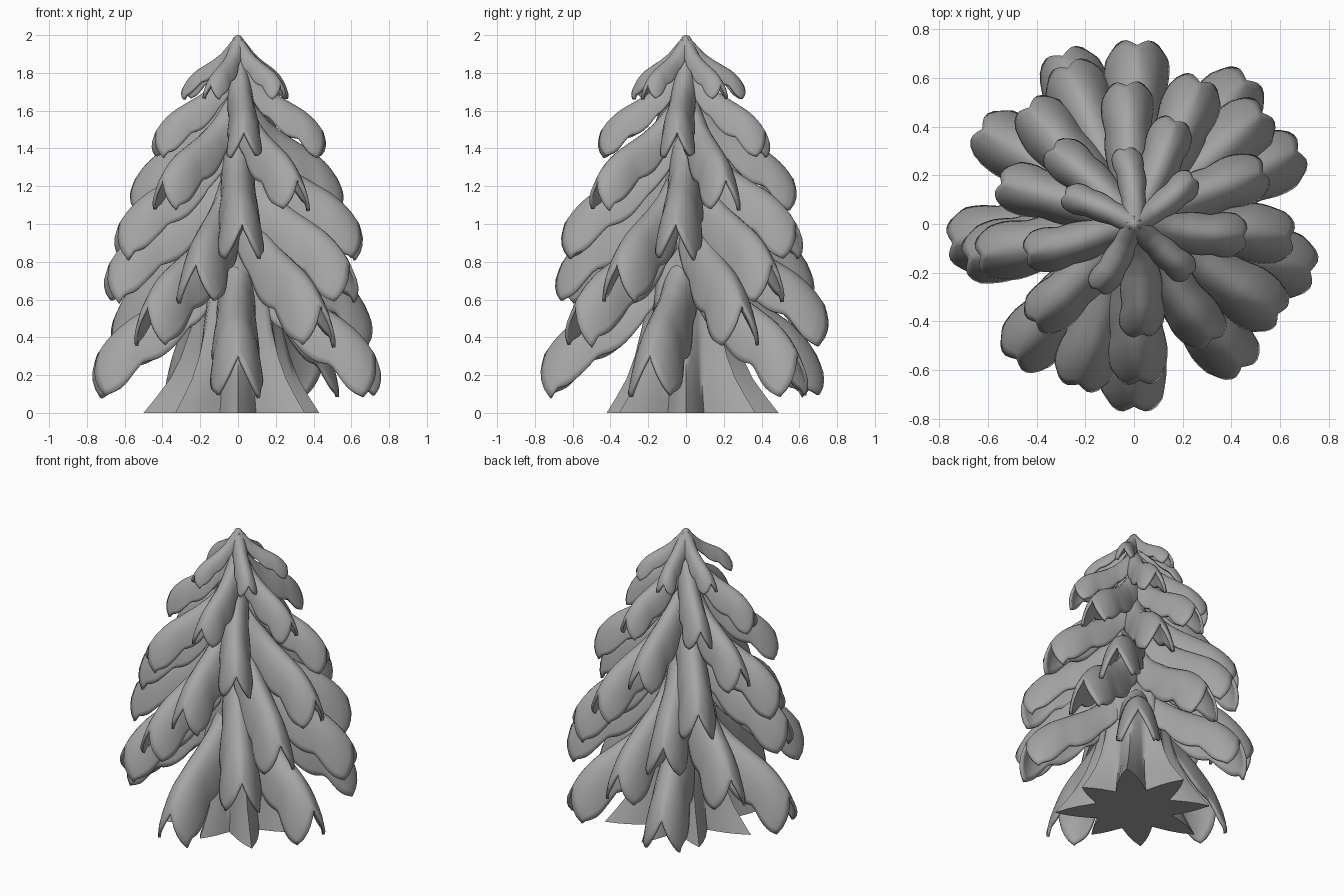
import bpy, bmesh, random
from math import sin, cos, pi, radians

random.seed(4)
cube = bpy.data.objects.get("Cube")
if cube:
    bpy.data.objects.remove(cube, do_unlink=True)

grey = bpy.data.materials.new("plain grey")
grey.use_nodes = True
colour = (0.38, 0.38, 0.38, 1)
grey.diffuse_color = colour
grey.node_tree.nodes["Principled BSDF"].inputs["Base Color"].default_value = colour


def curve(points, t):
    """Linear lookup in a short list of (position, value) pairs."""
    for (a, va), (b, vb) in zip(points, points[1:]):
        if t <= b:
            return va + (vb - va) * (t - a) / (b - a)
    return points[-1][1]


def finish(name, bm, angle):
    bmesh.ops.recalc_face_normals(bm, faces=bm.faces)
    mesh = bpy.data.meshes.new(name)
    bm.to_mesh(mesh)
    bm.free()
    obj = bpy.data.objects.new(name, mesh)
    bpy.context.collection.objects.link(obj)
    mesh.materials.append(grey)
    bpy.ops.object.select_all(action='DESELECT')
    obj.select_set(True)
    bpy.context.view_layer.objects.active = obj
    bpy.ops.object.shade_smooth_by_angle(angle=radians(angle))
    return obj


def grid_faces(bm, rows, closed=False):
    for low, high in zip(rows, rows[1:]):
        n = len(low)
        for j in range(n if closed else n - 1):
            k = (j + 1) % n
            bm.faces.new((low[j], low[k], high[k], high[j]))


# Branch profiles: ridge height, width and droop along the length
RIDGE = [(0, .86), (.15, .69), (.3, .53), (.45, .42), (.6, .335),
         (.75, .25), (.85, .175), (.94, .085), (1, 0)]
WIDTH = [(0, .6), (.3, .8), (.55, .93), (.8, 1), (.94, .98), (1, .86)]
DROOP = [(0, .6), (.3, .95), (.6, 1.07), (.85, 1.1), (.94, 1), (1, .88)]
# Arched cross-section from ridge to hem, and the blunt tip
ARCH_X = [(0, 0), (.2, .37), (.4, .66), (.6, .83), (.8, .94), (1, 1)]
ARCH_Z = [(0, 0), (.2, .08), (.4, .29), (.6, .53), (.8, .77), (1, 1)]
TIP = [(0, .975), (.2, .99), (.4, 1), (.6, .995), (.8, .975), (1, .935)]


def branch(name, heading, radius, hem, droop, width):
    bm = bmesh.new()
    a = radians(heading)
    base = hem + .88 * droop
    phase = random.uniform(-.4, .4)
    bend = random.uniform(-.015, .015)
    rows = []
    for i in range(29):
        s = .03 + .97 * i / 28
        tent = s ** 8          # the arch sharpens to a tent at the tip
        row = []
        for j in range(-10, 11):
            v = abs(j) / 10
            side = 1 if j > 0 else -1
            lobe = abs(sin(s * 3 * pi + phase + side * .25)) - .5
            r = s * radius * (1 + (curve(TIP, v) - 1) * s ** 4)
            across = curve(ARCH_X, v) * (1 - tent) + v * tent
            down = curve(ARCH_Z, v) * (1 - tent) + v * tent
            x = side * width / 2 * across * curve(WIDTH, s) * (1 + .1 * lobe * v)
            x += bend * sin(s * pi)
            z = base + radius * curve(RIDGE, s)
            z -= droop * down * curve(DROOP, s) * (1 + .14 * lobe * v * v)
            row.append(bm.verts.new((r * cos(a) - x * sin(a), r * sin(a) + x * cos(a), z)))
        rows.append(row)
    grid_faces(bm, rows)
    # Soften the kinks left by the straight profile steps
    inner = [v for v in bm.verts if not v.is_boundary]
    bmesh.ops.smooth_vert(bm, verts=inner, factor=.5,
                          use_axis_x=True, use_axis_y=True, use_axis_z=True)
    obj = finish(name, bm, 50)
    shell = obj.modifiers.new("thickness", 'SOLIDIFY')
    shell.thickness = .018
    shell.offset = -1


# Seven tiers: tip radius, hem height, droop, width, headings
TIERS = [
    (.315, 1.66, .09, .125, (97, 38, -42, -119, 157)),
    (.465, 1.35, .16, .18, (68, -6, -86, -164, 137)),
    (.585, 1.07, .19, .21, (93, 22, -56, -135, 163)),
    (.66, .81, .22, .235, (65, -5, -88, -168, 132)),
    (.715, .58, .24, .25, (41, -32, -109, -168, 113)),
    (.755, .35, .25, .26, (89, 24, -53, -131, 148)),
    (.77, .08, .26, .27, (52, -15, -90, -174, 113)),
]
for t, (radius, hem, droop, width, headings) in enumerate(TIERS, 1):
    for n, heading in enumerate(headings, 1):
        branch(f"tier_{t}_branch_{n}", heading, radius, hem, droop, width)

# Trunk: a fluted cone flaring into eight pointed roots
ROOTS = (.43, .52, .49, .48, .50, .47, .42, .50)
PER_ROOT = 8
bm = bmesh.new()
rows = []
for z, core, flare in ((0, .25, 1), (.08, .235, .8), (.18, .22, .56), (.3, .21, .36),
                       (.45, .2, .2), (.65, .18, .1), (1.1, .13, .03), (1.92, .02, 0)):
    row = []
    for k in range(8 * PER_ROOT):
        root, part = divmod(k, PER_ROOT)
        f = part / PER_ROOT
        tip = ROOTS[root] if f <= .5 else ROOTS[(root + 1) % 8]
        peak = abs(2 * f - 1) ** 1.3
        r = core + (tip - .25) * flare * peak
        a = 2 * pi * k / (8 * PER_ROOT)
        row.append(bm.verts.new((r * cos(a), r * sin(a), z)))
    rows.append(row)
grid_faces(bm, rows, closed=True)
bm.faces.new(rows[0][::-1])
bm.faces.new(rows[-1])
finish("trunk", bm, 75)

# Small knob on the very top
bm = bmesh.new()
bmesh.ops.create_uvsphere(bm, u_segments=16, v_segments=10, radius=.025)
bmesh.ops.translate(bm, verts=bm.verts, vec=(0, 0, 1.975))
finish("top_knob", bm, 60)
